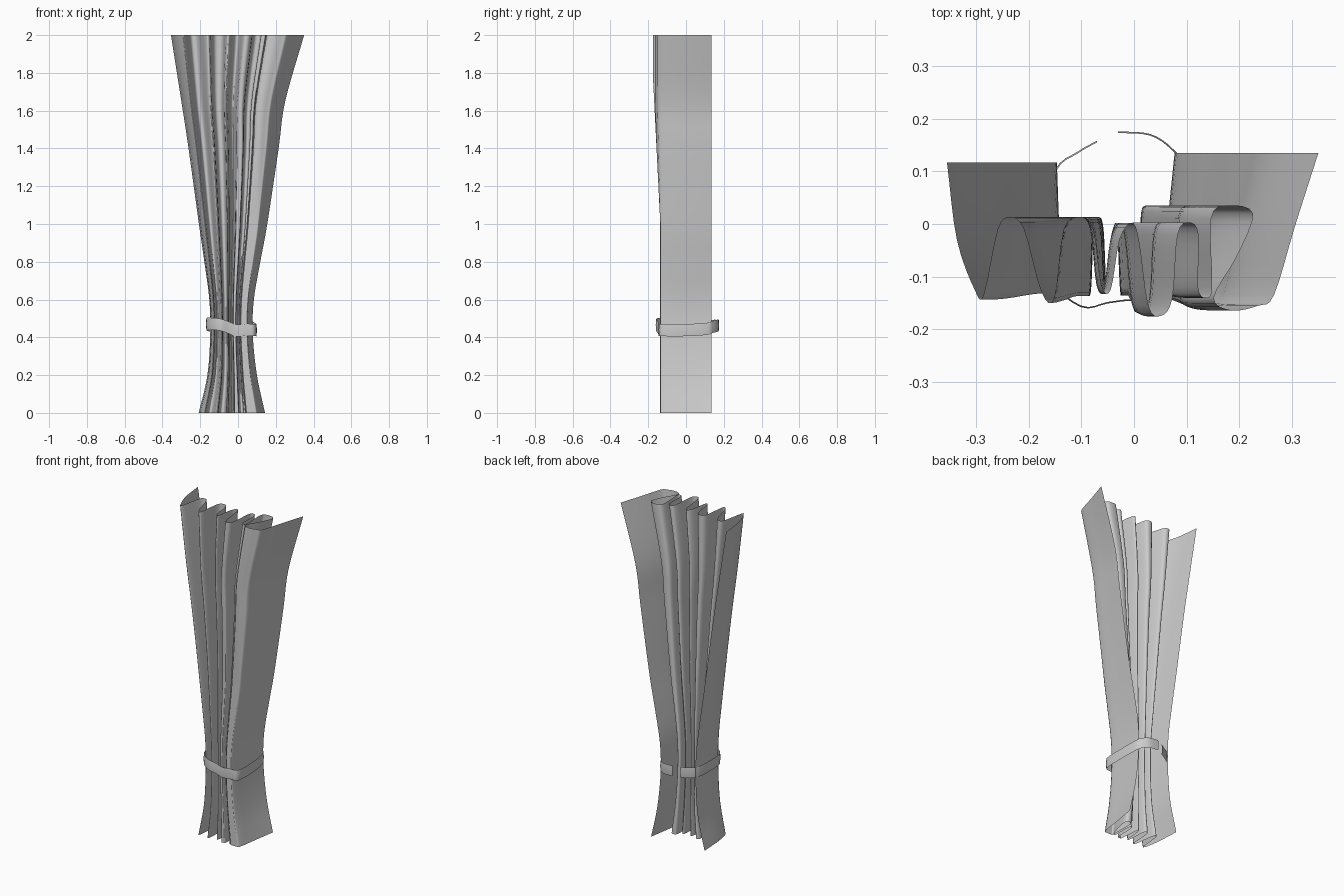
import bpy
from mathutils import Vector


def spline(pts, n):
    """Catmull-Rom curve through pts, n samples per span."""
    p = [Vector(q) for q in pts]
    p = [2 * p[0] - p[1]] + p + [2 * p[-1] - p[-2]]
    out = []
    for i in range(1, len(p) - 2):
        a, b, c, d = p[i - 1:i + 3]
        for k in range(n):
            t = k / n
            out.append(0.5 * (2 * b + (c - a) * t + (2 * a - 5 * b + 4 * c - d) * t * t
                              + (3 * b - a - 3 * c + d) * t ** 3))
    return out + [p[-2]]


def sheet(name, rows):
    """Smooth open surface from rows of points."""
    w = len(rows[0])
    faces = [(r * w + c, r * w + c + 1, (r + 1) * w + c + 1, (r + 1) * w + c)
             for r in range(len(rows) - 1) for c in range(w - 1)]
    me = bpy.data.meshes.new(name)
    me.from_pydata([tuple(v) for row in rows for v in row], [], faces)
    me.polygons.foreach_set("use_smooth", [True] * len(faces))
    ob = bpy.data.objects.new(name, me)
    bpy.context.collection.objects.link(ob)
    return ob


# Pleated curtain: plan of the top hem, end panels reaching back
top = [(-.355, .117, 0), (-.336, -.03, 0), (-.302, -.125, 0), (-.285, -.134, 0),
       (-.258, -.01, 0), (-.235, .013, 0), (-.208, -.01, 0), (-.175, -.128, 0),
       (-.15, -.14, 0), (-.132, -.01, 0), (-.10, .013, 0), (-.075, -.01, 0),
       (-.06, -.115, 0), (-.042, -.125, 0), (-.025, -.03, 0), (-.002, .002, 0),
       (.012, -.03, 0), (.03, -.155, 0), (.055, -.174, 0), (.076, -.14, 0),
       (.086, -.02, 0), (.108, .003, 0), (.126, -.02, 0), (.125, -.12, 0),
       (.14, -.14, 0), (.152, -.12, 0), (.15, .01, 0), (.18, .035, 0),
       (.23, .02, 0), (.20, -.06, 0), (.155, -.14, 0), (.19, -.164, 0),
       (.24, -.155, 0), (.27, -.135, 0), (.31, -.005, 0), (.355, .135, 0)]
plan = spline(top, 4)

# Side outline by height: (left x, right x, z), and front limit of the folds
outline = spline([(-.208, .143, 0), (-.162, .10, .2), (-.147, .078, .42), (-.152, .084, .6),
                  (-.178, .118, .8), (-.207, .155, 1.0), (-.262, .215, 1.4),
                  (-.30, .25, 1.65), (-.355, .35, 2.0)], 5)
rows = []
for left, right, z in outline:
    z = min(max(z, 0), 2)
    t = min(max((z - 1.0) / .8, 0), 1)
    front = .74 + .26 * t * t * (3 - 2 * t)
    row = []
    for x, y, _ in plan:
        u = (x + .355) / .71
        if y < -.1:
            y = -.1 + (y + .1) * front
            if x > .02:
                y = max(y, -.136 - .04 * t)
        row.append((left + (right - left) * u, y, z))
    rows.append(row)
sheet("pleated_curtain", rows)

# Tieback: upright strip around the waist, open at the back
path = spline([(-.07, .155, .462), (-.105, .135, .46), (-.148, .10, .462), (-.165, 0, .468),
               (-.16, -.10, .472), (-.10, -.155, .468), (-.05, -.148, .452), (-.01, -.143, .436),
               (.05, -.143, .44), (.092, -.125, .438), (.097, 0, .438), (.088, .11, .445),
               (.07, .142, .455), (.03, .168, .462), (-.03, .173, .465)], 4)
centre = Vector((-.035, 0, 0))
strip = []
for h in (-.032, 0, .032):
    bulge = .003 * (1 - (h / .032) ** 2)
    strip.append([p + Vector((0, 0, h)) + (Vector((p.x, p.y, 0)) - centre).normalized() * bulge
                  for p in path])
sheet("tieback_band", strip)
